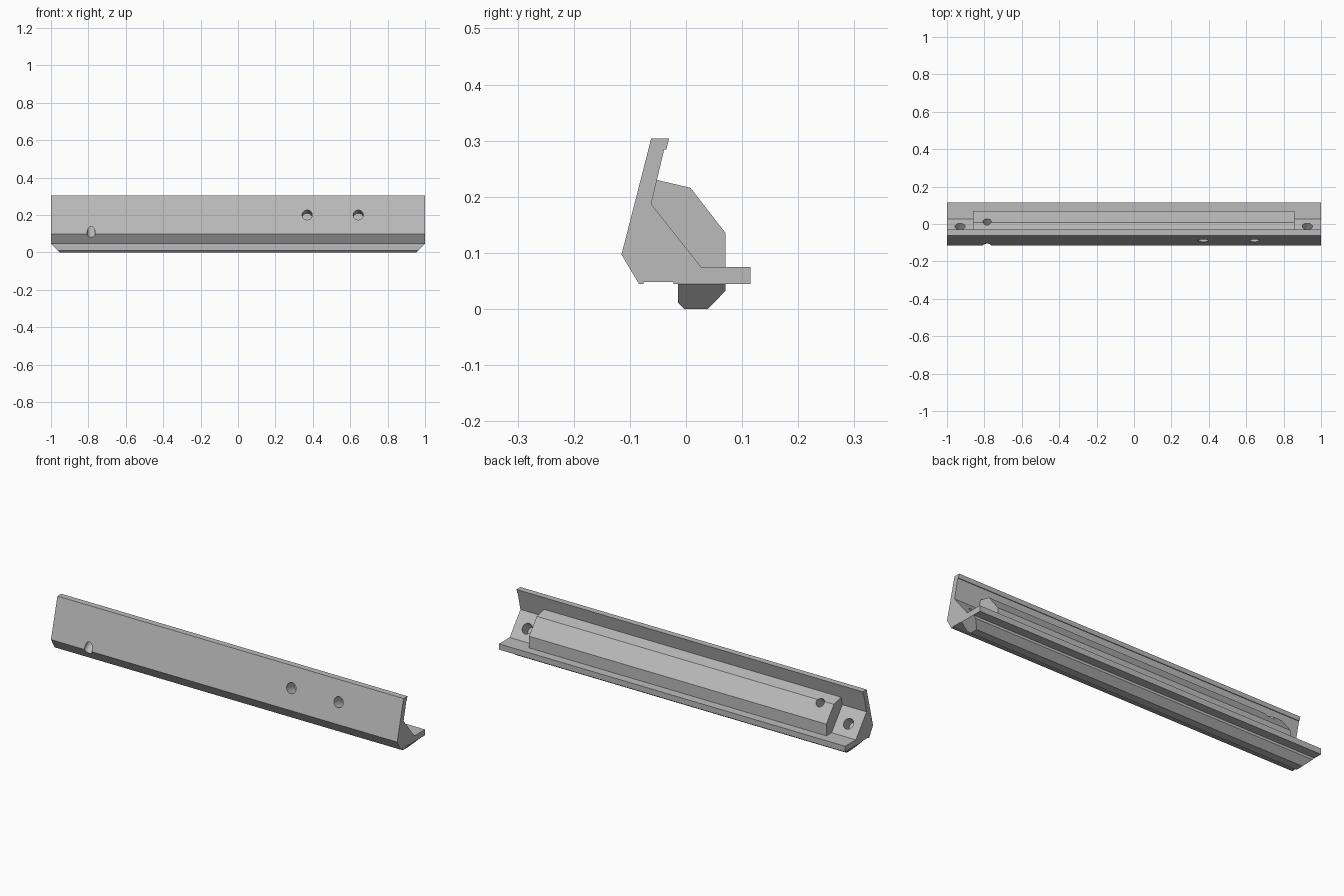
import bpy, bmesh
from math import radians
from mathutils import Vector

if "Cube" in bpy.data.objects:
    bpy.data.objects.remove(bpy.data.objects["Cube"], do_unlink=True)

grey = bpy.data.materials.new("plain grey")
grey.use_nodes = True
GREY = (0.5, 0.5, 0.5, 1)
grey.diffuse_color = GREY
grey.node_tree.nodes["Principled BSDF"].inputs["Base Color"].default_value = GREY


def extrude(name, profile, x0, x1, slant_from=None):
    """Extrude a (y, z) profile along x; ends may slant inward below a height."""
    bm = bmesh.new()
    rings = []
    for x, side in ((x0, 1), (x1, -1)):
        ring = []
        for y, z in profile:
            inset = slant_from - z if slant_from is not None else 0
            ring.append(bm.verts.new((x + side * inset, y, z)))
        rings.append(ring)
        bm.faces.new(ring)
    n = len(profile)
    for i in range(n):
        j = (i + 1) % n
        bm.faces.new((rings[0][i], rings[0][j], rings[1][j], rings[1][i]))
    bmesh.ops.recalc_face_normals(bm, faces=bm.faces)
    mesh = bpy.data.meshes.new(name)
    bm.to_mesh(mesh)
    bm.free()
    mesh.materials.append(grey)
    obj = bpy.data.objects.new(name, mesh)
    bpy.context.collection.objects.link(obj)
    return obj


def drill(parts, mouth, inward, depth, radius):
    """Cut a round hole that starts just outside its mouth."""
    d = Vector(inward).normalized()
    lead = 0.03
    bpy.ops.mesh.primitive_cylinder_add(
        vertices=32, radius=radius, depth=depth + lead,
        location=Vector(mouth) + d * (depth - lead) / 2,
        rotation=d.to_track_quat('Z', 'Y').to_euler())
    cutter = bpy.context.object
    cutter.name = "drill_cutter"
    cutter.hide_render = True
    cutter.data.materials.append(grey)
    for part in parts:
        bpy.context.view_layer.objects.active = part
        mod = part.modifiers.new("hole", 'BOOLEAN')
        mod.operation = 'DIFFERENCE'
        mod.solver = 'EXACT'
        mod.object = cutter
        bpy.ops.object.modifier_apply(modifier=mod.name)
    bpy.data.objects.remove(cutter, do_unlink=True)


# Angled rail: leaning front wall, sloped core and rear flange
rail = extrude("angled_rail", [
    (-0.062, 0.304), (-0.03, 0.304), (-0.035, 0.284), (-0.039, 0.284),
    (-0.062, 0.187), (0.027, 0.075), (0.115, 0.075), (0.115, 0.045),
    (-0.022, 0.045), (-0.022, 0.048), (-0.076, 0.048), (-0.076, 0.045),
    (-0.084, 0.045), (-0.115, 0.097)], -1, 1)

# Faceted block seated in the corner of the rail
block = extrude("inner_block", [
    (-0.0518, 0.23), (0.008, 0.216), (0.07, 0.136), (0.07, 0.075),
    (0.027, 0.075), (-0.062, 0.187)], -0.86, 0.857)

# Keel under the flange with slanted ends
keel = extrude("lower_keel", [
    (-0.014, 0.045), (-0.014, 0.011), (-0.003, 0), (0.039, 0),
    (0.07, 0.032), (0.07, 0.045)], -1, 1, slant_from=0.045)

# Blind holes square to the front wall
for x in (0.37, 0.643):
    drill([rail, block], (x, -0.089, 0.2), (0, 0.97, -0.248), 0.07, 0.027)

# Blind holes in the sloped core at both ends
for x in (-0.93, 0.927):
    drill([rail], (x, -0.013, 0.125), (0, -0.783, -0.622), 0.06, 0.027)

# Through hole from the block's slope to the lower front edge
drill([rail, block], (-0.785, 0.014, 0.208), (0, -0.77, -0.64), 0.25, 0.022)

# Sharp machined edges, smooth bores
bpy.ops.object.select_all(action='DESELECT')
for part in (rail, block, keel):
    part.select_set(True)
bpy.context.view_layer.objects.active = rail
bpy.ops.object.shade_smooth_by_angle(angle=radians(12))
